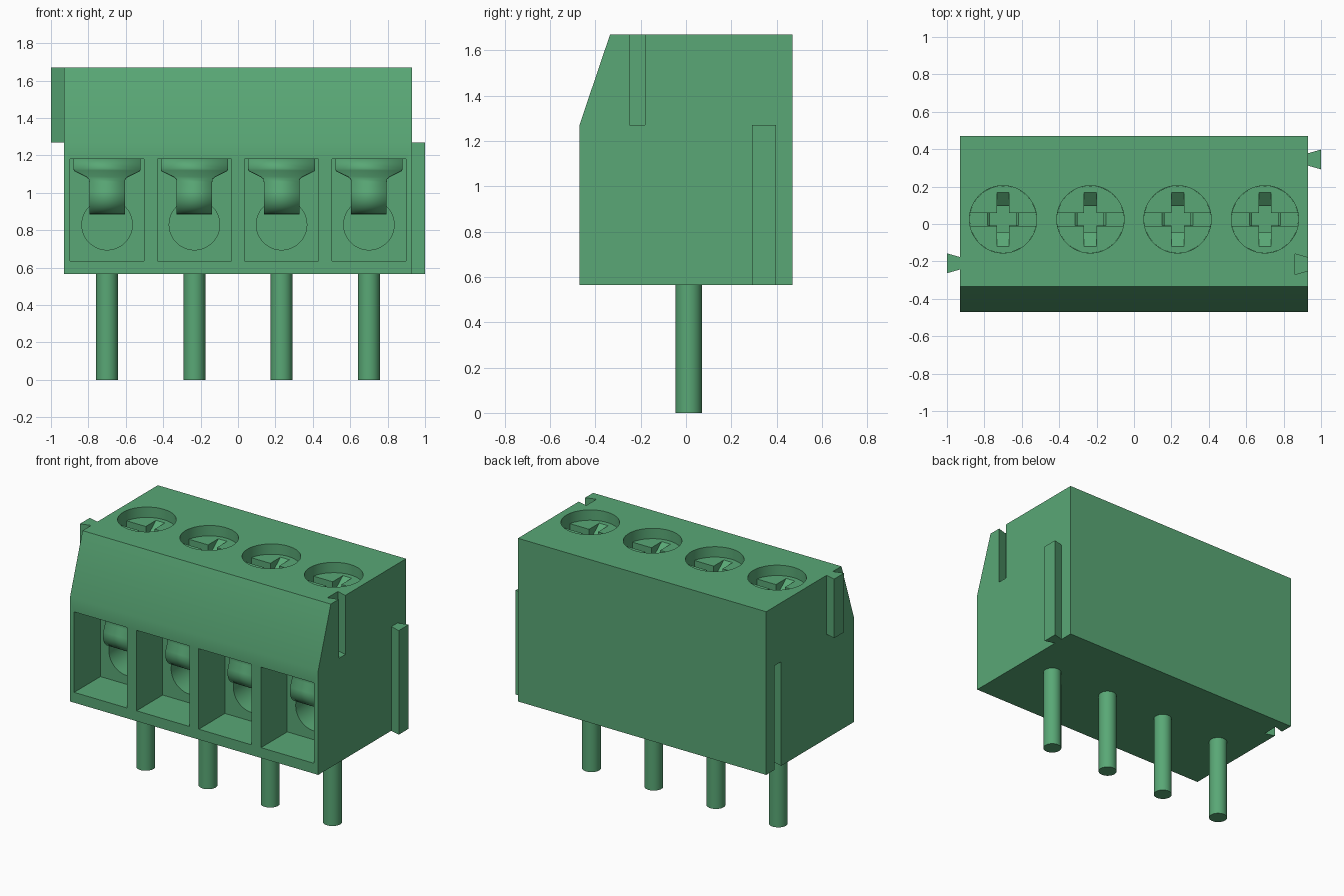
import bpy, bmesh, math
from mathutils import Matrix, Vector

if "Cube" in bpy.data.objects:
    bpy.data.objects.remove(bpy.data.objects["Cube"], do_unlink=True)

green = bpy.data.materials.new("terminal green")
green.use_nodes = True
COLOR = (0.10, 0.39, 0.18, 1)
green.diffuse_color = COLOR
green.node_tree.nodes["Principled BSDF"].inputs["Base Color"].default_value = COLOR

PITCH = [-0.70, -0.233, 0.233, 0.70]
BACK_OF_POCKET = -0.19
SCREW_Y, SCREW_TOP = 0.025, 1.60


def finish(name, bm):
    bmesh.ops.recalc_face_normals(bm, faces=bm.faces)
    mesh = bpy.data.meshes.new(name)
    bm.to_mesh(mesh)
    bm.free()
    mesh.materials.append(green)
    ob = bpy.data.objects.new(name, mesh)
    bpy.context.collection.objects.link(ob)
    return ob


def smooth(ob):
    bpy.ops.object.select_all(action='DESELECT')
    ob.select_set(True)
    bpy.context.view_layer.objects.active = ob
    bpy.ops.object.shade_smooth_by_angle(angle=math.radians(35))


def prism(bm, ring, offset):
    """Extrude a closed ring of 3D points along an offset."""
    a = [bm.verts.new(p) for p in ring]
    b = [bm.verts.new(Vector(p) + Vector(offset)) for p in ring]
    bm.faces.new(a)
    bm.faces.new(b[::-1])
    for i in range(len(a)):
        j = (i + 1) % len(a)
        bm.faces.new((a[i], b[i], b[j], a[j]))


def box(bm, x0, x1, y0, y1, z0, z1):
    prism(bm, [(x0, y0, z0), (x1, y0, z0), (x1, y1, z0), (x0, y1, z0)], (0, 0, z1 - z0))


def cylinder(bm, center, radius, depth, rot=Matrix()):
    bmesh.ops.create_cone(bm, cap_ends=True, segments=48, radius1=radius, radius2=radius,
                          depth=depth, matrix=Matrix.Translation(center) @ rot)


def dovetail(bm, side, y, x0, h0, x1, h1, z0, z1):
    prism(bm, [(side * x0, y - h0, z0), (side * x1, y - h1, z0),
               (side * x1, y + h1, z0), (side * x0, y + h0, z0)], (0, 0, z1 - z0))


def cut(target, bm):
    """Subtract a cutter, then throw it away."""
    cutter = finish("cutter", bm)
    cutter.hide_render = True
    mod = target.modifiers.new("cut", 'BOOLEAN')
    mod.operation, mod.solver, mod.object = 'DIFFERENCE', 'EXACT', cutter
    bpy.ops.object.select_all(action='DESELECT')
    bpy.context.view_layer.objects.active = target
    target.select_set(True)
    bpy.ops.object.modifier_apply(modifier=mod.name)
    bpy.data.objects.remove(cutter, do_unlink=True)


# Housing with sloped front shoulder
bm = bmesh.new()
profile = [(-0.47, 0.565), (0.47, 0.565), (0.47, 1.67), (-0.335, 1.67), (-0.47, 1.27)]
prism(bm, [(-0.93, y, z) for y, z in profile], (1.86, 0, 0))
housing = finish("housing", bm)

# Wire pockets, screw wells and dovetail grooves
bm = bmesh.new()
for x in PITCH:
    box(bm, x - 0.198, x + 0.198, -0.6, BACK_OF_POCKET, 0.635, 1.18)
    cylinder(bm, (x, SCREW_Y, 1.65), 0.18, 0.4)
dovetail(bm, 1, -0.215, 0.95, 0.029, 0.86, 0.055, 1.27, 1.8)
dovetail(bm, -1, 0.345, 0.95, 0.029, 0.86, 0.055, 0.4, 1.27)
cut(housing, bm)

# Round wire holes in the pocket backs
bm = bmesh.new()
for x in PITCH:
    cylinder(bm, (x, BACK_OF_POCKET + 0.1, 0.83), 0.135, 0.3, Matrix.Rotation(math.pi / 2, 4, 'X'))
cut(housing, bm)
smooth(housing)

# Dovetail rails
for name, side, y, z0, z1 in (("lower_rail", 1, 0.345, 0.565, 1.27),
                              ("upper_rail", -1, -0.21, 1.27, 1.67)):
    bm = bmesh.new()
    dovetail(bm, side, y, 0.93, 0.033, 1.0, 0.053, z0, z1)
    finish(name, bm)

# Bent wire guard outline: half width, y, z
guard = [(0.18, -0.25, 1.18), (0.18, -0.264, 1.13), (0.175, -0.267, 1.12),
         (0.11, -0.279, 1.088), (0.098, -0.282, 1.077), (0.095, -0.287, 1.06)]
for i in range(9):
    a = math.radians(-15 + i * 105 / 8)
    guard.append((0.095, -0.21 - 0.1 * math.cos(a), 0.983 - 0.098 * math.sin(a)))

for n, x in enumerate(PITCH, 1):
    # Contact pin
    bm = bmesh.new()
    cylinder(bm, (x, 0.012, 0.285), 0.058, 0.57)
    smooth(finish(f"pin_{n}", bm))

    # Screw head with a full slot and a tapered cross
    bm = bmesh.new()
    cylinder(bm, (x, SCREW_Y, SCREW_TOP - 0.07), 0.1795, 0.14)
    screw = finish(f"screw_{n}", bm)
    bm = bmesh.new()
    box(bm, x - 0.3, x + 0.3, SCREW_Y - 0.035, SCREW_Y + 0.035, SCREW_TOP - 0.05, SCREW_TOP + 0.1)
    cut(screw, bm)
    for turn in (0, 90):
        bm = bmesh.new()
        prism(bm, [(-0.033, -0.157, 0.01), (-0.033, 0.157, 0.01),
                   (-0.033, 0.07, -0.06), (-0.033, 0.07, -0.1),
                   (-0.033, -0.07, -0.1), (-0.033, -0.07, -0.06)], (0.066, 0, 0))
        bm.transform(Matrix.Translation((x, SCREW_Y, SCREW_TOP)) @ Matrix.Rotation(math.radians(turn), 4, 'Z'))
        cut(screw, bm)
    smooth(screw)

    # Wire guard
    bm = bmesh.new()
    rows = [(bm.verts.new((x - w, y, z)), bm.verts.new((x + w, y, z))) for w, y, z in guard]
    for (a, b), (c, d) in zip(rows, rows[1:]):
        bm.faces.new((a, c, d, b))
    flap = finish(f"wire_guard_{n}", bm)
    mod = flap.modifiers.new("thickness", 'SOLIDIFY')
    mod.thickness = 0.015
    smooth(flap)
